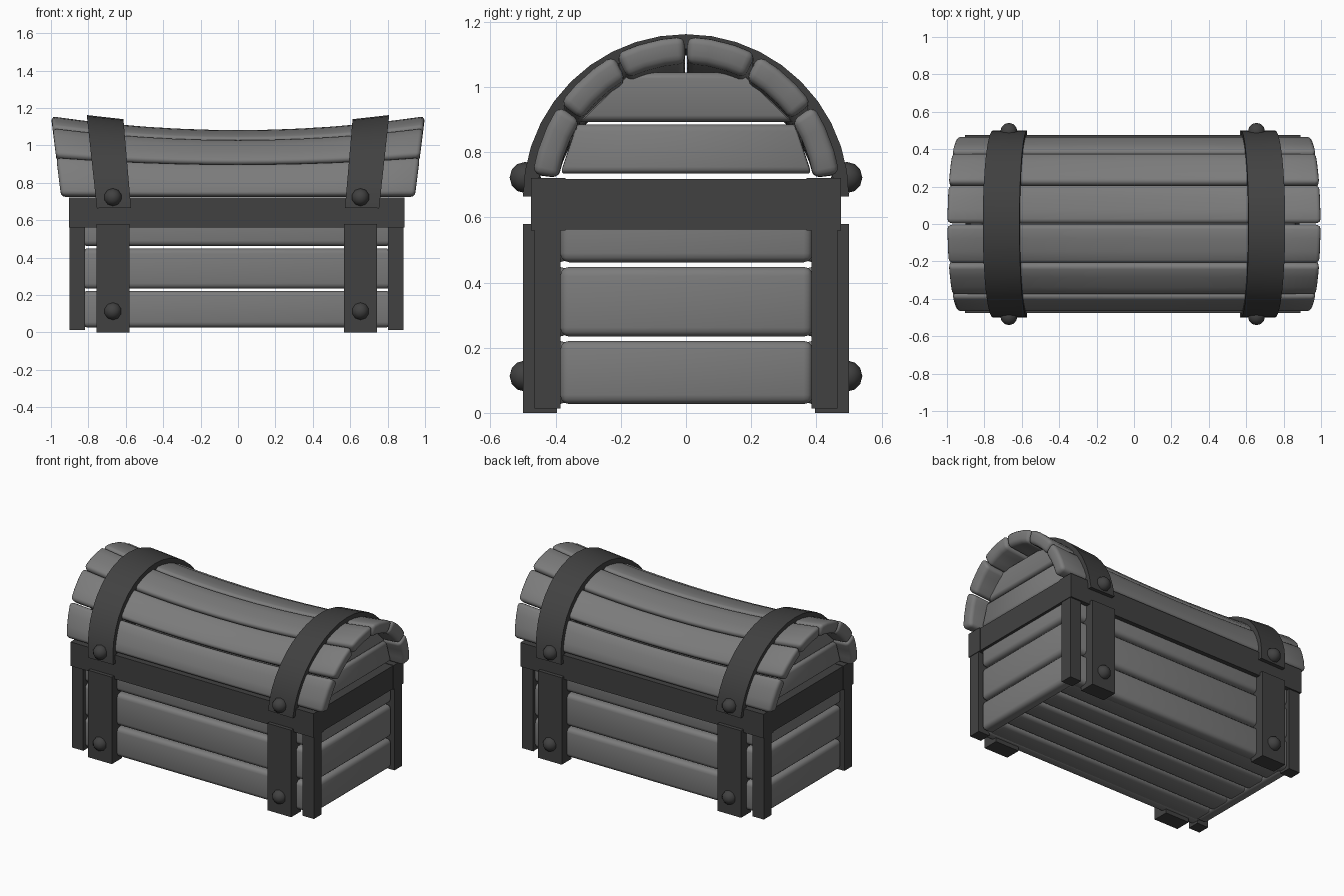
import bpy, bmesh, math
from mathutils import Vector, Matrix

if "Cube" in bpy.data.objects:
    bpy.data.objects.remove(bpy.data.objects["Cube"], do_unlink=True)


def material(name, grey):
    m = bpy.data.materials.new(name)
    m.use_nodes = True
    col = (grey, grey, grey, 1)
    m.diffuse_color = col
    m.node_tree.nodes["Principled BSDF"].inputs["Base Color"].default_value = col
    return m


wood = material("grey wood", 0.2)
iron = material("dark iron", 0.053)
MID = -0.007      # centre of the box part along x
HINGE = 0.72      # top of the rim
AXIS = 0.66       # height of the lid's arch centre


def finish(bm, name, mat, smooth=True):
    bmesh.ops.recalc_face_normals(bm, faces=bm.faces[:])
    me = bpy.data.meshes.new(name)
    bm.to_mesh(me)
    bm.free()
    me.materials.append(mat)
    ob = bpy.data.objects.new(name, me)
    bpy.context.collection.objects.link(ob)
    bpy.context.view_layer.objects.active = ob
    for o in bpy.context.selected_objects:
        o.select_set(False)
    ob.select_set(True)
    if smooth:
        bpy.ops.object.shade_smooth_by_angle(angle=math.radians(40))
    return ob


def block(lo, hi, bevel=0.0, segments=3):
    """Box between two corners, with optionally rounded edges."""
    lo, hi = Vector(lo), Vector(hi)
    bm = bmesh.new()
    bmesh.ops.create_cube(bm, size=1)
    size, mid = hi - lo, (lo + hi) / 2
    for v in bm.verts:
        v.co = Vector(a * b for a, b in zip(v.co, size)) + mid
    if bevel:
        bmesh.ops.bevel(bm, geom=bm.edges[:], offset=bevel, segments=segments,
                        profile=0.5, affect='EDGES')
    return bm


def slice_along(bm, axis, places):
    normal = Vector([float(i == axis) for i in range(3)])
    for p in places:
        bmesh.ops.bisect_plane(bm, geom=bm.verts[:] + bm.edges[:] + bm.faces[:],
                               plane_co=normal * p, plane_no=normal)


def lid_warp(x, y, z):
    """Sag the lid in the middle and flare its ends towards the top."""
    t = (z - HINGE) / 0.435
    z = HINGE + (z - HINGE) * (0.83 + 0.17 * x * x)
    return Vector((x * (0.945 + 0.055 * t), y, z))


def arch(bm, centre_angle, stretch):
    """Wrap a flat strip (y = angle, z = radius) over the arch."""
    for v in bm.verts:
        a = centre_angle + v.co.y
        r = v.co.z
        v.co = lid_warp(v.co.x, -r * math.cos(a), AXIS + r * stretch * math.sin(a))


# Lid planks
first, last, count = math.radians(8), math.radians(172), 6
step = (last - first) / count
radius, thick = 0.475, 0.08
for i in range(count):
    half = step * radius / 2 - 0.004
    bm = block((-1, -half, radius - thick), (1, half, radius), 0.024)
    slice_along(bm, 0, [k / 6 for k in range(-5, 6)])
    slice_along(bm, 1, [-half / 3, half / 3])
    for v in bm.verts:
        v.co.y /= radius
    arch(bm, first + step * (i + 0.5), 1.045)
    finish(bm, f"lid_plank_{i + 1}", wood)

# Gable planks closing the lid ends
for side, sx in (("left", 1), ("right", -1)):
    for n, (z0, z1, w0, w1) in enumerate(((0.735, 0.885, 0.385, 0.335),
                                          (0.893, 1.045, 0.33, 0.17))):
        xs = sorted((MID + sx * 0.80, MID + sx * 0.87))
        bm = block((xs[0], -1, z0), (xs[1], 1, z1), 0.02)
        for v in bm.verts:
            t = (v.co.z - z0) / (z1 - z0)
            v.co.y *= w0 + (w1 - w0) * t
        finish(bm, f"{side}_gable_plank_{n + 1}", wood)

# Box wall planks
rows = ((0.027, 0.221), (0.234, 0.448), (0.462, 0.66))
for n, (z0, z1) in enumerate(rows):
    for name, s in (("back", 1), ("front", -1)):
        ys = sorted((s * 0.36, s * 0.445))
        finish(block((MID - 0.83, ys[0], z0), (MID + 0.83, ys[1], z1), 0.028),
               f"{name}_plank_{n + 1}", wood)
    for name, s in (("left", 1), ("right", -1)):
        xs = sorted((MID + s * 0.79, MID + s * 0.875))
        finish(block((xs[0], -0.386, z0), (xs[1], 0.389, z1), 0.028),
               f"{name}_plank_{n + 1}", wood)

# Floor planks
for i in range(5):
    y = -0.41 + i * 0.164
    finish(block((MID - 0.82, y + 0.003, 0.03), (MID + 0.82, y + 0.161, 0.1), 0.028),
           f"floor_plank_{i + 1}", wood)

# Corner posts and rim
for sx, sy, name in ((1, 1, "back_left"), (1, -1, "front_left"),
                     (-1, 1, "back_right"), (-1, -1, "front_right")):
    xs = sorted((MID + sx * 0.81, MID + sx * 0.893))
    ys = sorted((sy * 0.385, sy * 0.465))
    finish(block((xs[0], ys[0], 0.013), (xs[1], ys[1], 0.6)), name + "_post", iron, False)
for name, s in (("back", 1), ("front", -1)):
    ys = sorted((s * 0.37, s * 0.475))
    finish(block((MID - 0.897, ys[0], 0.56), (MID + 0.897, ys[1], HINGE)),
           name + "_rim", iron, False)
for name, s in (("left", 1), ("right", -1)):
    xs = sorted((MID + s * 0.80, MID + s * 0.893))
    finish(block((xs[0], -0.37, 0.563), (xs[1], 0.37, HINGE - 0.003)),
           name + "_rim", iron, False)


def rivet(name, x, y, z):
    bm = bmesh.new()
    turn = Matrix.Translation((x, y, z)) @ Matrix.Rotation(math.pi / 2, 4, 'X')
    bmesh.ops.create_uvsphere(bm, u_segments=10, v_segments=6, radius=0.048, matrix=turn)
    finish(bm, name, iron)


# Straps and rivets
for side, sx in (("left", 1), ("right", -1)):
    # Arched band over the lid
    xs = sorted((sx * 0.61, sx * 0.805))
    bm = block((xs[0], -math.pi / 2, 0.455), (xs[1], math.pi / 2, 0.5))
    slice_along(bm, 1, [math.pi * k / 20 for k in range(-9, 10)])
    arch(bm, math.pi / 2, 1.06)
    finish(bm, side + "_lid_strap", iron)
    for face, sy in (("back", 1), ("front", -1)):
        ys = sorted((sy * 0.395, sy * 0.5))
        x = MID + sx * 0.662
        finish(block((x - 0.088, ys[0], 0), (x + 0.088, ys[1], 0.58)),
               f"{side}_{face}_strap", iron, False)
        for level, z in (("lower", 0.113), ("upper", 0.722)):
            rivet(f"{side}_{face}_{level}_rivet", x, sy * 0.493, z)
